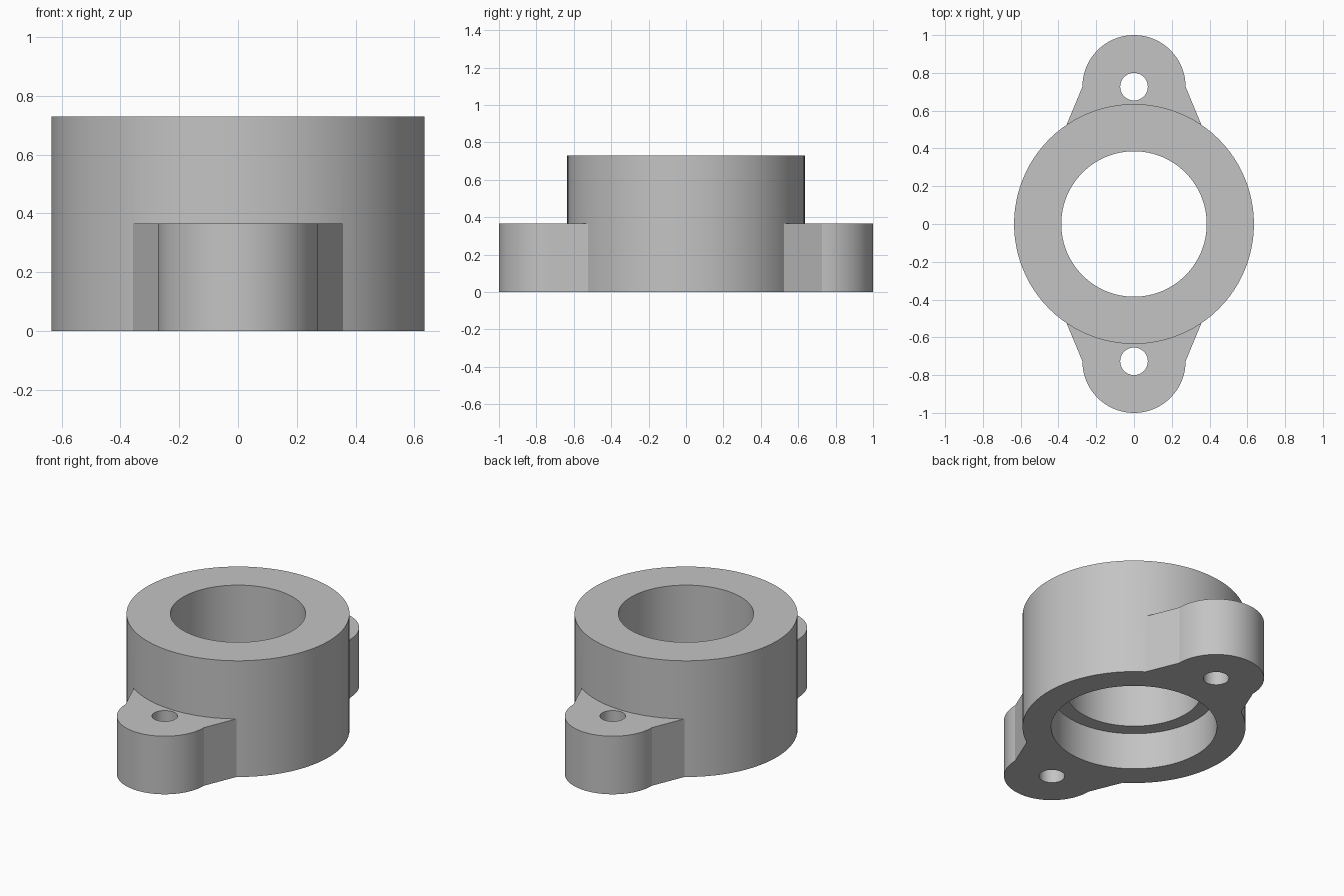
import bpy
import math
from mathutils import Vector

if "Cube" in bpy.data.objects:
    bpy.data.objects.remove(bpy.data.objects["Cube"], do_unlink=True)

HEIGHT, OUTER_R, BORE_R = 0.73, 0.635, 0.385
RECESS_R, RECESS_DEPTH = 0.472, 0.23
LUG_HEIGHT, LUG_R, LUG_Y, HOLE_R = 0.365, 0.273, 0.727, 0.073

grey = bpy.data.materials.new("plain grey")
grey.use_nodes = True
grey.diffuse_color = (0.55, 0.55, 0.55, 1)
grey.node_tree.nodes["Principled BSDF"].inputs["Base Color"].default_value = grey.diffuse_color


def prism(name, outline, z0, z1):
    """Solid made by raising a counter-clockwise outline from z0 to z1."""
    n = len(outline)
    verts = [(x, y, z) for z in (z0, z1) for x, y in outline]
    faces = [list(range(n))[::-1], list(range(n, 2 * n))]
    faces += [(i, (i + 1) % n, n + (i + 1) % n, n + i) for i in range(n)]
    mesh = bpy.data.meshes.new(name)
    mesh.from_pydata(verts, [], faces)
    mesh.materials.append(grey)
    obj = bpy.data.objects.new(name, mesh)
    bpy.context.collection.objects.link(obj)
    return obj


def arc(radius, cy=0.0, start=0.0, sweep=math.tau, steps=96):
    count = steps if sweep == math.tau else steps + 1
    return [(radius * math.cos(start + sweep * i / steps),
             cy + radius * math.sin(start + sweep * i / steps)) for i in range(count)]


def combine(target, tool, operation):
    """Apply a boolean and discard the tool."""
    mod = target.modifiers.new(operation, "BOOLEAN")
    mod.operation, mod.solver, mod.object = operation, "EXACT", tool
    bpy.ops.object.select_all(action="DESELECT")
    bpy.context.view_layer.objects.active = target
    target.select_set(True)
    bpy.ops.object.modifier_apply(modifier=mod.name)
    bpy.data.objects.remove(tool, do_unlink=True)


# Main collar
housing = prism("flanged_housing", arc(OUTER_R), 0, HEIGHT)

# Mounting lugs: rounded end, then sides flaring into the collar
lug = [(0.388, 0.45)] + arc(LUG_R, LUG_Y, 0, math.pi, 48) + [(-0.388, 0.45)]
for side in (1, -1):
    outline = [(side * x, side * y) for x, y in lug]
    combine(housing, prism("mounting_lug", outline, 0, LUG_HEIGHT), "UNION")

# Through bore, wider recess underneath, and bolt holes
combine(housing, prism("bore_cutter", arc(BORE_R), -0.1, HEIGHT + 0.1), "DIFFERENCE")
combine(housing, prism("recess_cutter", arc(RECESS_R), -0.1, RECESS_DEPTH), "DIFFERENCE")
for side in (1, -1):
    hole = arc(HOLE_R, side * LUG_Y, steps=48)
    combine(housing, prism("bolt_hole_cutter", hole, -0.1, LUG_HEIGHT + 0.1), "DIFFERENCE")

# Smooth round walls with crisp rims
bpy.ops.object.shade_smooth_by_angle(angle=math.radians(20))
